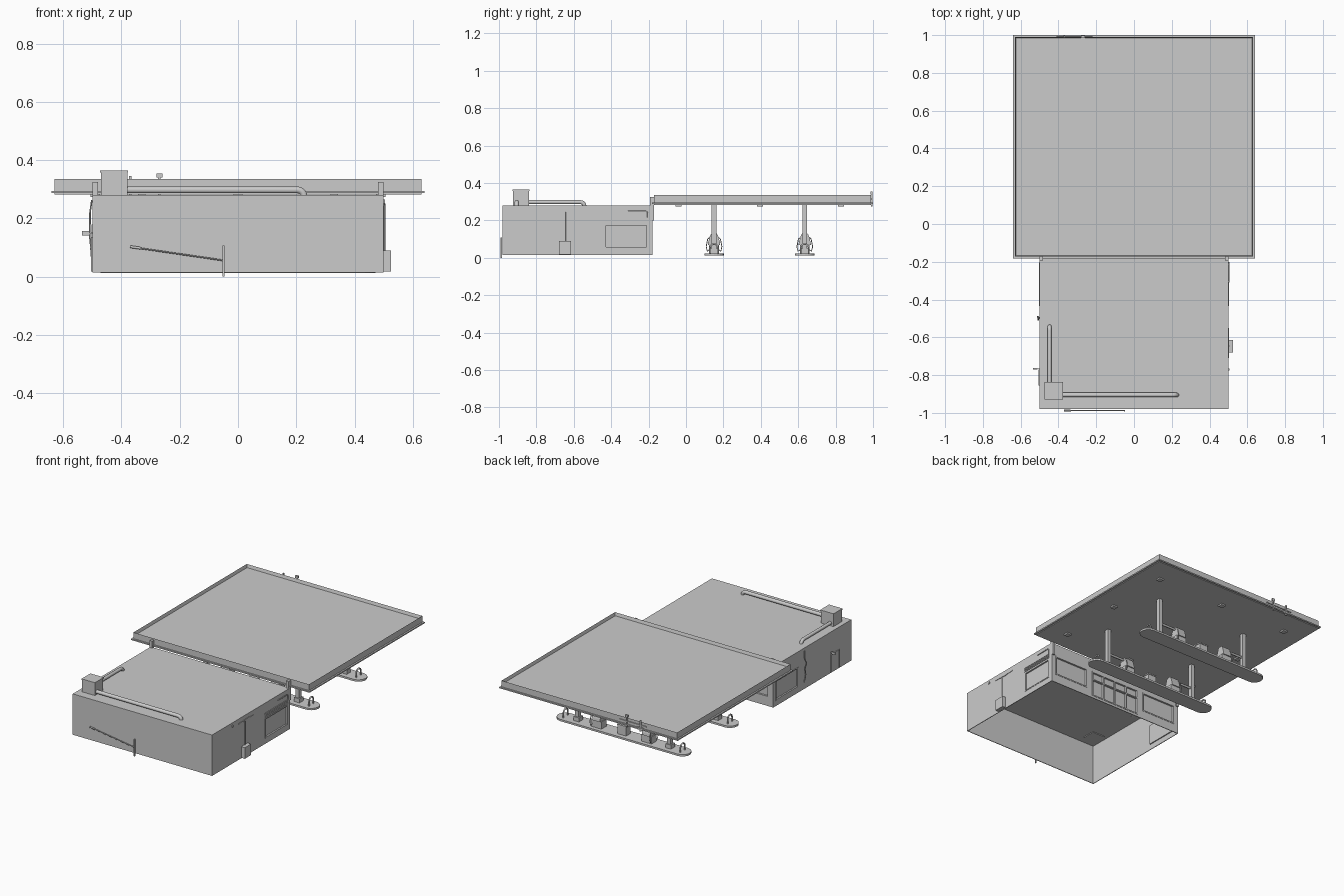
import bpy, bmesh, math
from mathutils import Vector, Matrix

if "Cube" in bpy.data.objects:
    bpy.data.objects.remove(bpy.data.objects["Cube"])


def finish(name, bm):
    bmesh.ops.recalc_face_normals(bm, faces=bm.faces)
    me = bpy.data.meshes.new(name)
    bm.to_mesh(me)
    bm.free()
    ob = bpy.data.objects.new(name, me)
    bpy.context.collection.objects.link(ob)
    return ob


def add_box(bm, x0, x1, y0, y1, z0, z1):
    m = Matrix.Translation(((x0 + x1) / 2, (y0 + y1) / 2, (z0 + z1) / 2)) @ \
        Matrix.Diagonal((x1 - x0, y1 - y0, z1 - z0, 1))
    return bmesh.ops.create_cube(bm, size=1, matrix=m)['verts']


def boxes(name, *dims):
    bm = bmesh.new()
    for d in dims:
        add_box(bm, *d)
    return finish(name, bm)


def prism(name, pts, vec):
    """Extrude a closed outline along a vector."""
    bm = bmesh.new()
    f = bm.faces.new([bm.verts.new(p) for p in pts])
    r = bmesh.ops.extrude_face_region(bm, geom=[f])
    bmesh.ops.translate(bm, vec=Vector(vec), verts=[v for v in r['geom'] if isinstance(v, bmesh.types.BMVert)])
    return finish(name, bm)


def tube(name, pts, r, res=1):
    cu = bpy.data.curves.new(name, 'CURVE')
    cu.dimensions = '3D'
    cu.bevel_depth, cu.bevel_resolution, cu.use_fill_caps = r, res, True
    sp = cu.splines.new('POLY')
    sp.points.add(len(pts) - 1)
    for p, q in zip(sp.points, pts):
        p.co = (*q, 1)
    ob = bpy.data.objects.new(name, cu)
    bpy.context.collection.objects.link(ob)
    return ob


# Building shell: open underneath, thin walls
bm = bmesh.new()
add_box(bm, -0.5, 0.5, -0.98, -0.18, 0.015, 0.28)
bmesh.ops.delete(bm, geom=[f for f in bm.faces if f.calc_center_median().z < 0.02], context='FACES')
shell = finish("building_shell", bm)
sol = shell.modifiers.new("walls", 'SOLIDIFY')
sol.thickness, sol.offset = 0.006, -1

# Window and shopfront openings
side = (-0.435, -0.205, 0.05, 0.18)
fronts = [(-0.47, -0.22, 0.07, 0.2), (-0.18, 0.18, 0.03, 0.2), (0.22, 0.47, 0.07, 0.2)]
cut = boxes("window_cutter",
            *[(s - 0.05, s + 0.05, *side) for s in (-0.5, 0.5)],
            *[(a, b, -0.23, -0.13, c, d) for a, b, c, d in fronts])
cut.hide_render = True
cut.hide_viewport = False
cut.display_type = 'WIRE'
bo = shell.modifiers.new("openings", 'BOOLEAN')
bo.operation, bo.object, bo.solver = 'DIFFERENCE', cut, 'EXACT'
bpy.context.view_layer.objects.active = shell
for m in ("walls", "openings"):
    bpy.ops.object.modifier_apply(modifier=m)
bpy.data.objects.remove(cut)

# Side windows: pane and frame
for s, n in ((-1, "left"), (1, "right")):
    a, b, c, d = side
    xs = sorted((s * 0.489, s * 0.492))
    xf = sorted((s * 0.490, s * 0.502))
    boxes(n + "_window_pane", (*xs, a, b, c, d))
    t = 0.007
    boxes(n + "_window_frame", (*xf, a, a + t, c, d), (*xf, b - t, b, c, d),
          (*xf, a, b, c, c + t), (*xf, a, b, d - t, d))

# Shopfront panes, frames and central double door
for i, (a, b, c, d) in enumerate(fronts):
    boxes(f"shopfront_pane_{i}", (a, b, -0.193, -0.190, c, d))
    t = 0.008
    boxes(f"shopfront_frame_{i}", (a, a + t, -0.192, -0.178, c, d), (b - t, b, -0.192, -0.178, c, d),
          (a, b, -0.192, -0.178, c, c + t), (a, b, -0.192, -0.178, d - t, d))
boxes("entrance_mullions", *[(x - 0.004, x + 0.004, -0.192, -0.178, 0.03, 0.2) for x in (-0.09, 0, 0.09)],
      (-0.18, 0.18, -0.192, -0.178, 0.14, 0.147))

# Shutter slats over the right window, wall vent and cabinet
boxes("shutter_slats", *[(0.499, 0.504, -0.435, -0.205, 0.186 + i * 0.008, 0.191 + i * 0.008) for i in range(4)])
boxes("wall_vent", (0.499, 0.503, -0.71, -0.55, 0.246, 0.251), (0.499, 0.504, -0.66, -0.6, 0.243, 0.254))
boxes("wall_cabinet", (0.499, 0.525, -0.68, -0.615, 0.018, 0.09))
tube("cabinet_cable", [(0.503, -0.645, 0.09), (0.503, -0.645, 0.246)], 0.003)
tube("wall_conduit", [(0.503, -0.31, 0.25), (0.503, -0.215, 0.25), (0.503, -0.205, 0.242), (0.503, -0.205, 0.215)], 0.003)
boxes("wall_lamp", (0.499, 0.505, -0.775, -0.765, 0.252, 0.265))

# Left side door, outdoor lamp and hanging cable
boxes("side_door", (-0.503, -0.499, -0.85, -0.775, 0.018, 0.13))
boxes("side_door_frame", (-0.505, -0.498, -0.856, -0.85, 0.018, 0.136), (-0.505, -0.498, -0.775, -0.769, 0.018, 0.136),
      (-0.505, -0.498, -0.856, -0.769, 0.13, 0.136))
boxes("door_lamp", (-0.535, -0.51, -0.77, -0.763, 0.142, 0.157), (-0.512, -0.499, -0.768, -0.765, 0.147, 0.152))
tube("wall_cable", [(-0.502, -0.5, 0.262), (-0.508, -0.49, 0.22), (-0.508, -0.51, 0.18), (-0.51, -0.49, 0.15),
                    (-0.506, -0.505, 0.11), (-0.502, -0.495, 0.06)], 0.003)

# Front barrier: slim post with tilted arm
boxes("barrier_post", (-0.054, -0.047, -0.992, -0.984, 0.0, 0.108))
tube("barrier_arm", [(-0.05, -0.988, 0.056), (-0.345, -0.988, 0.099)], 0.003)
tube("barrier_arm_tip", [(-0.335, -0.988, 0.098), (-0.37, -0.988, 0.103)], 0.005)

# Rooftop ventilation box and ducts with downturned ends
boxes("roof_vent_box", (-0.47, -0.38, -0.925, -0.84, 0.272, 0.36), (-0.473, -0.377, -0.928, -0.837, 0.357, 0.365))


def bend(n=5, r=0.022):
    return [(r * math.sin(i / n * math.pi / 2), r * (1 - math.cos(i / n * math.pi / 2))) for i in range(n + 1)]


top = 0.298
tube("roof_duct_long", [(-0.39, -0.905, top)] + [(0.205 + u, -0.905, top - w) for u, w in bend()], 0.012, 3)
tube("roof_duct_short", [(-0.447, -0.85, top)] + [(-0.447, -0.565 + u, top - w) for u, w in bend()], 0.011, 3)

# Canopy: recessed tray with a projecting lip
bm = bmesh.new()
vs = add_box(bm, -0.63, 0.63, -0.172, 0.99, 0.283, 0.335)
topf = [f for f in bm.faces if f.calc_center_median().z > 0.33]
bmesh.ops.inset_region(bm, faces=topf, thickness=0.008)
bmesh.ops.translate(bm, vec=(0, 0, -0.02), verts=topf[0].verts)
finish("canopy", bm)
boxes("canopy_lip", (-0.64, 0.64, -0.182, 1.0, 0.287, 0.295))
boxes("canopy_lights", *[(x - 0.016, x + 0.016, y - 0.016, y + 0.016, 0.274, 0.285)
                         for x in (-0.49, 0, 0.49) for y in (-0.04, 0.395, 0.83)])

# Brackets joining roof and canopy
for s, n in ((-1, "left"), (1, "right")):
    xs = sorted((s * 0.481, s * 0.499))
    boxes(n + "_canopy_bracket", (*xs, -0.193, -0.172, 0.2, 0.326))

# Plain decorative spotlights on the canopy's rear edge
boxes("canopy_edge_fixture", (-0.41, -0.22, 0.99, 0.996, 0.31, 0.316),
      *[(x - 0.004, x + 0.004, 0.988, 0.997, 0.275, 0.345) for x in (-0.37, -0.27)],
      (-0.28, -0.26, 0.986, 0.998, 0.34, 0.355), (-0.39, -0.35, 0.986, 0.998, 0.285, 0.3))

# Fuel islands with columns, dispensers, hoses and guard hoops
for k, y in enumerate((0.15, 0.635)):
    tag = f"_{k}"
    r, L = 0.052, 0.42
    outline = [(sx * L + r * math.cos(a), y + r * math.sin(a), 0.012)
               for sx, a0 in ((1, -90), (-1, 90))
               for a in [math.radians(a0 + i * 180 / 10) for i in range(11)]]
    prism("island" + tag, outline, (0, 0, 0.012))
    boxes("center_bin" + tag, (-0.03, 0.03, y - 0.022, y + 0.022, 0.02, 0.085),
          (-0.034, 0.034, y - 0.026, y + 0.026, 0.08, 0.088))
    for s, n in ((-1, "left"), (1, "right")):
        t = tag + "_" + n
        px, cx = s * 0.18, s * 0.33
        boxes("column" + t, (cx - 0.013, cx + 0.013, y - 0.013, y + 0.013, 0.02, 0.285),
              (cx - 0.02, cx + 0.02, y - 0.02, y + 0.02, 0.02, 0.05))
        tube("column_arm" + t, [(cx, y, 0.12), (cx - s * 0.14, y, 0.12)], 0.008)
        # dispenser: straight base and tapered, narrower head
        boxes("pump_base" + t, (px - 0.036, px + 0.036, y - 0.026, y + 0.026, 0.022, 0.07))
        prof = [(px - 0.03, y + a, z) for a, z in ((-0.033, 0.07), (0.033, 0.07), (0.031, 0.085), (0.02, 0.122),
                                                   (0.012, 0.132), (-0.012, 0.132), (-0.02, 0.122), (-0.031, 0.085))]
        prism("pump_head" + t, prof, (0.06, 0, 0))
        for d in (-1, 1):
            tube(f"pump_hose{t}_{d}", [(px + s * 0.025, y + d * 0.018, 0.115), (px + s * 0.032, y + d * 0.034, 0.10),
                                       (px + s * 0.036, y + d * 0.042, 0.06), (px + s * 0.034, y + d * 0.036, 0.035),
                                       (px + s * 0.028, y + d * 0.024, 0.045)], 0.0025)
        hx = s * 0.42
        arc = [(hx, y + 0.022 * math.cos(math.pi * i / 8), 0.052 + 0.022 * math.sin(math.pi * i / 8)) for i in range(9)]
        tube("guard_hoop" + t, [(hx, y + 0.022, 0.02)] + arc + [(hx, y - 0.022, 0.02)], 0.005)
